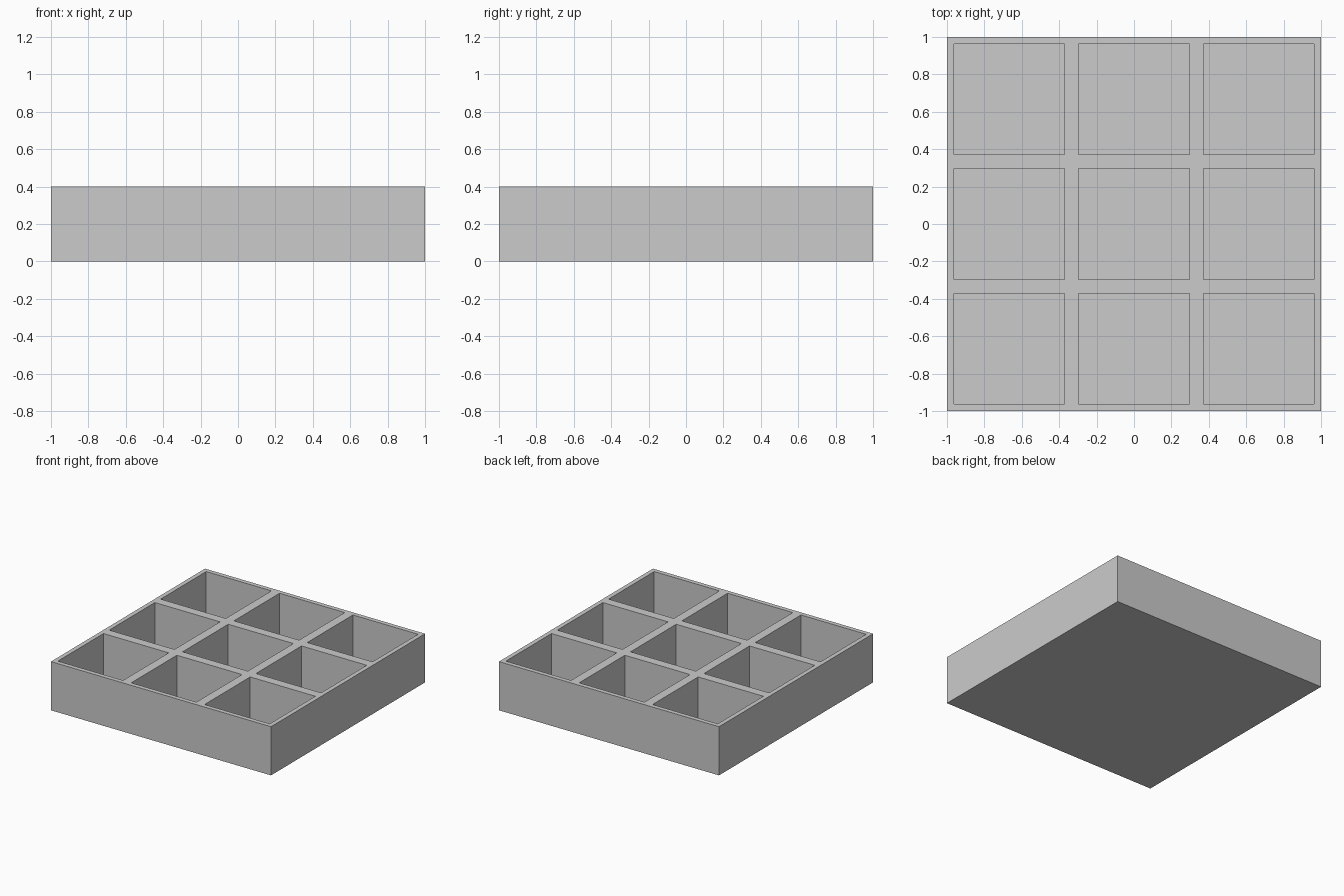
import bpy, bmesh

if "Cube" in bpy.data.objects:
    bpy.data.objects.remove(bpy.data.objects["Cube"])

HEIGHT, WALL, CELLS = 0.4, 0.037, 3

bm = bmesh.new()

# Top surface: one face per compartment
bmesh.ops.create_grid(bm, x_segments=CELLS, y_segments=CELLS, size=1.0)
bmesh.ops.translate(bm, verts=bm.verts[:], vec=(0, 0, HEIGHT))
cells = bm.faces[:]

# Outer walls and base
rim = [e for e in bm.edges if e.is_boundary]
new = bmesh.ops.extrude_edge_only(bm, edges=rim)["geom"]
low = [g for g in new if isinstance(g, bmesh.types.BMVert)]
bmesh.ops.translate(bm, verts=low, vec=(0, 0, -HEIGHT))
bmesh.ops.contextual_create(bm, geom=[e for e in bm.edges if e.is_boundary])

# Rims between the compartments, then the recessed compartments
bmesh.ops.inset_individual(bm, faces=cells, thickness=WALL, use_even_offset=True)
floors = bmesh.ops.extrude_discrete_faces(bm, faces=cells)["faces"]
for f in floors:
    bmesh.ops.translate(bm, verts=f.verts[:], vec=(0, 0, WALL - HEIGHT))

bmesh.ops.recalc_face_normals(bm, faces=bm.faces[:])

mesh = bpy.data.meshes.new("compartment_tray")
bm.to_mesh(mesh)
bm.free()
tray = bpy.data.objects.new("compartment_tray", mesh)
bpy.context.collection.objects.link(tray)
